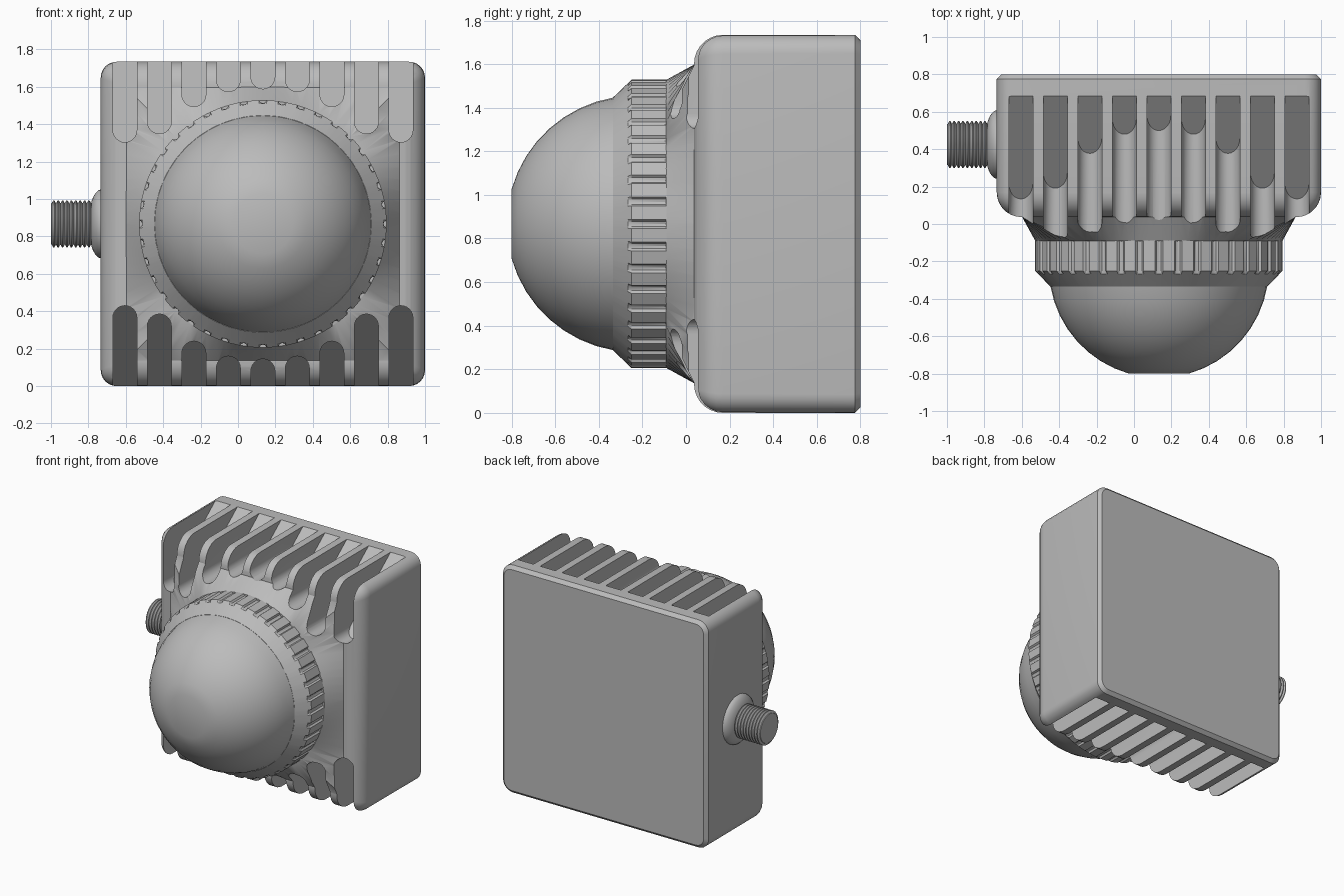
import bpy, bmesh, math
from mathutils import Vector

default = bpy.data.objects.get("Cube")
if default:
    bpy.data.objects.remove(default, do_unlink=True)

CX, CZ = 0.133, 0.867      # axis of the lens and centre of the housing
HALF = 0.867               # half width of the housing

grey = bpy.data.materials.new("matte_grey")
grey.use_nodes = True
GREY = (0.5, 0.5, 0.5, 1)
grey.diffuse_color = GREY
grey.node_tree.nodes["Principled BSDF"].inputs["Base Color"].default_value = GREY


def loft(bm, loops):
    """Skin a row of equal-length point loops and cap both ends."""
    rows = [[bm.verts.new(p) for p in loop] for loop in loops]
    n = len(rows[0])
    for a, b in zip(rows, rows[1:]):
        for i in range(n):
            j = (i + 1) % n
            bm.faces.new((a[i], a[j], b[j], b[i]))
    bm.faces.new(rows[0])
    bm.faces.new(rows[-1])


def make(name, solids, triangulate=False):
    bm = bmesh.new()
    for loops in solids:
        loft(bm, loops)
    if triangulate:
        bmesh.ops.triangulate(bm, faces=[f for f in bm.faces if len(f.verts) == 4])
    bmesh.ops.recalc_face_normals(bm, faces=bm.faces)
    mesh = bpy.data.meshes.new(name)
    bm.to_mesh(mesh)
    bm.free()
    mesh.materials.append(grey)
    ob = bpy.data.objects.new(name, mesh)
    bpy.context.collection.objects.link(ob)
    return ob


def activate(ob):
    for o in bpy.context.selected_objects:
        o.select_set(False)
    ob.select_set(True)
    bpy.context.view_layer.objects.active = ob


def smooth(ob):
    activate(ob)
    bpy.ops.object.shade_smooth_by_angle(angle=math.radians(30))


def boolean(ob, tool, operation):
    mod = ob.modifiers.new(operation.title(), 'BOOLEAN')
    mod.operation, mod.solver, mod.object = operation, 'EXACT', tool
    activate(ob)
    bpy.ops.object.modifier_apply(modifier=mod.name)
    bpy.data.objects.remove(tool, do_unlink=True)


def angles(n):
    return [2 * math.pi * i / n for i in range(n)]


def polar(y, r, a):
    return Vector((CX + r * math.cos(a), y, CZ + r * math.sin(a)))


def rounded_square(y, inset, radius, steps=6):
    pts = []
    c = HALF - inset - radius
    for q, (sx, sz) in enumerate(((1, 1), (-1, 1), (-1, -1), (1, -1))):
        for s in range(steps + 1):
            a = (q + s / steps) * math.pi / 2
            pts.append((CX + sx * c + radius * math.cos(a), y,
                        CZ + sz * c + radius * math.sin(a)))
    return pts


# Housing: chamfered back, round front edges
FRONT, ROUND = 0.037, 0.132
loops = [rounded_square(0.8, 0.025, 0.065), rounded_square(0.775, 0, 0.085)]
for k in range(8):
    t = k / 7 * math.pi / 2
    inset = ROUND * (1 - math.cos(t))
    loops.append(rounded_square(FRONT + ROUND * (1 - math.sin(t)), inset,
                                0.085 * (1 - inset / ROUND) + 0.003))
housing = make("housing", [loops])


# Neck: square at the housing, round at the lens ring
def square_loop(y, half):
    return [polar(y, half / max(abs(math.cos(a)), abs(math.sin(a))), a) for a in angles(80)]


neck = make("neck", [[square_loop(0.09, 0.725), square_loop(FRONT + 0.002, 0.732),
                      [polar(-0.092, 0.66, a) for a in angles(80)]]], triangulate=True)
boolean(housing, neck, 'UNION')

# Cooling slots along the top and bottom, with sloped back ends
DEPTHS = (0.145, 0.16, 0.24, 0.385, 0.43)
SLOT = 0.064
slots = []
for i in range(-4, 5):
    x, bottom = CX + i * 0.1845, 2 * HALF - DEPTHS[abs(i)]
    profile = [(x + SLOT, 1.85)]
    for s in range(13):
        a = math.pi * s / 12
        profile.append((x + SLOT * math.cos(a), bottom + SLOT * (1 - math.sin(a))))
    profile.append((x - SLOT, 1.85))
    for flip in (False, True):
        def place(px, y, pz):
            return (px, y, 2 * CZ - pz if flip else pz)
        slots.append([[place(px, -0.3, pz) for px, pz in profile],
                      [place(px, 0.685 - (2 * HALF - pz) / 0.78, pz) for px, pz in profile]])
boolean(housing, make("slot_cutter", slots), 'DIFFERENCE')
smooth(housing)

# Lens ring with forty grip grooves and a chamfered front
GROOVE = ((-0.021, 0), (-0.012, 0.013), (0, 0.017), (0.012, 0.013), (0.021, 0))
R = 0.662
ring_loops = []
for y, r in ((-0.085, R), (-0.25, R), (-0.267, R - 0.017), (-0.335, 0.58)):
    ring_loops.append([polar(y, min(r, R - depth), a + off / R)
                       for a in angles(40) for off, depth in GROOVE])
smooth(make("lens_ring", [ring_loops]))

# Dome with a flat tip
DOME, START, END = 0.588, math.radians(80.5), math.radians(15.8)
dome_loops = []
for k in range(9):
    t = START + (END - START) * k / 8
    dome_loops.append([polar(-0.234 - DOME * math.cos(t), DOME * math.sin(t), a)
                       for a in angles(48)])
smooth(make("dome", [dome_loops]))

# Threaded side connector with a flared foot
profile = [(-0.70, 0.185), (-0.73, 0.185)]
for k in range(1, 6):
    t = k / 5 * math.pi / 2
    profile.append((-0.785 + 0.055 * (1 - math.sin(t)), 0.11 + 0.075 * (1 - math.sin(math.pi / 2 - (math.pi / 2 - t)))
                    if k == 5 else 0.11 + 0.075 * math.cos(t) ** 1.5))
PITCH = 0.0235
for k in range(9):
    x = -0.787 - k * PITCH
    profile += [(x - 0.3 * PITCH, 0.126), (x - 0.55 * PITCH, 0.126), (x - 0.9 * PITCH, 0.11)]
profile.append((-1, 0.108))
smooth(make("threaded_connector", [[[(x, 0.425 + r * math.cos(a), CZ + r * math.sin(a))
                                     for a in angles(40)] for x, r in profile]]))
